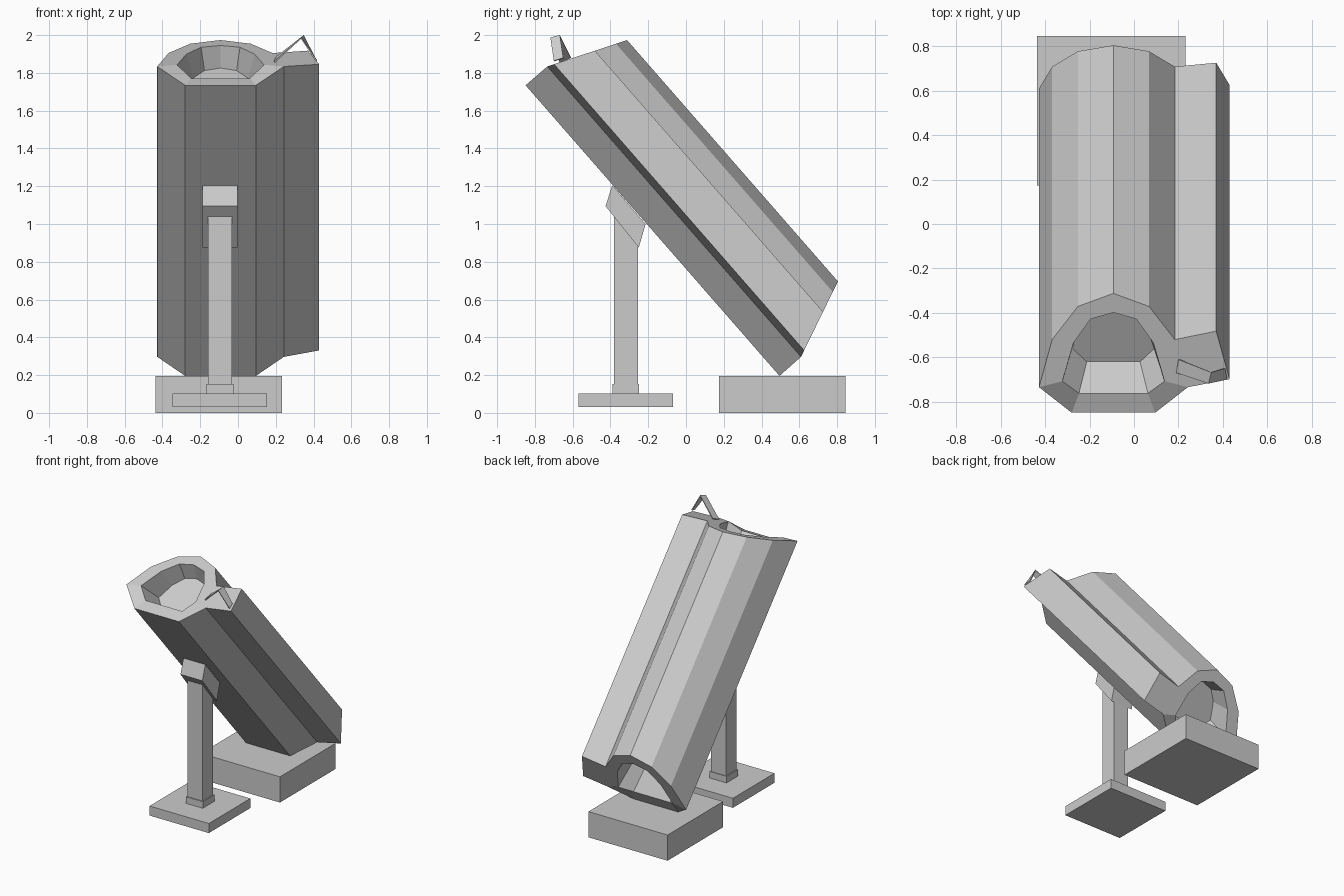
import bpy, bmesh
from mathutils import Vector

cube = bpy.data.objects.get("Cube")
if cube:
    bpy.data.objects.remove(cube, do_unlink=True)

colour = (0.6, 0.6, 0.6, 1)
grey = bpy.data.materials.new("plain_grey")
grey.use_nodes = True
grey.diffuse_color = colour
grey.node_tree.nodes["Principled BSDF"].inputs["Base Color"].default_value = colour

# Tilted frame of the tube: x across, n away from the underside, t along the axis
FOOT = Vector((0, 0.495, 0.196))
AXIS = Vector((0, -0.658, 0.753))
NORMAL = Vector((0, 0.753, 0.658))
LENGTH = 2.043
CENTRE = -0.0925


def tilted(x, n, t):
    return Vector((x, 0, 0)) + FOOT + NORMAL * n + AXIS * t


def finish(name, bm):
    bmesh.ops.recalc_face_normals(bm, faces=bm.faces)
    mesh = bpy.data.meshes.new(name)
    bm.to_mesh(mesh)
    bm.free()
    mesh.materials.append(grey)
    obj = bpy.data.objects.new(name, mesh)
    bpy.context.collection.objects.link(obj)
    return obj


def loft(name, rings):
    """Skin a series of equal rings and cap both ends."""
    bm = bmesh.new()
    loops = [[bm.verts.new(p) for p in ring] for ring in rings]
    count = len(loops[0])
    for a, b in zip(loops, loops[1:]):
        for i in range(count):
            j = (i + 1) % count
            bm.faces.new((a[i], a[j], b[j], b[i]))
    bm.faces.new(loops[0])
    bm.faces.new(loops[-1])
    return finish(name, bm)


def box(name, x, y, z):
    return loft(name, [[(x[0], y[0], h), (x[1], y[0], h),
                        (x[1], y[1], h), (x[0], y[1], h)] for h in z])


def symmetric(half):
    """Complete a half profile whose last point lies on the centre line."""
    mirrored = [(-x, n) for x, n in reversed(half[:-1])]
    return [(CENTRE + x, n) for x, n in half + mirrored]


def slant(n):
    return 0.42 * max(0, n - 0.15)


def rim_inset(n):
    return slant(n) + (0.03 if n < 0.1 else 0)


def floor_inset(n):
    return 0.2 + 0.17 * (n - 0.13)


def end_rings(profile, inset):
    """The same ring at the lower and the upper end, set in along the axis."""
    low = [tilted(x, n, inset(n)) for x, n in profile]
    high = [tilted(x, n, LENGTH - inset(n)) for x, n in profile]
    return low, high


# Main tube: outer wall with a tapered recess at each end
outer = symmetric([(0.1875, 0), (0.335, 0.152), (0.276, 0.36), (0.16, 0.505), (0, 0.562)])
rim = symmetric([(0.155, 0.09), (0.23, 0.178), (0.18, 0.345), (0.103, 0.45), (0, 0.478)])
floor = symmetric([(0.12, 0.13), (0.185, 0.2), (0.145, 0.325), (0.085, 0.4), (0, 0.425)])
outer_low, outer_high = end_rings(outer, slant)
rim_low, rim_high = end_rings(rim, rim_inset)
floor_low, floor_high = end_rings(floor, floor_inset)
loft("main_tube", [floor_low, rim_low, outer_low, outer_high, rim_high, floor_high])

# Side rail running along the tube
rail = [(0.2425, 0.152), (0.43, 0.187), (0.37, 0.397), (0.1835, 0.36)]
loft("side_rail", end_rings(rail, slant))

# Bent strip standing on the upper end of the rail
bm = bmesh.new()
pairs = [((0.19, -0.67, 1.86), (0.2, -0.61, 1.885)),
         ((0.335, -0.718, 1.988), (0.348, -0.668, 2.0)),
         ((0.42, -0.7, 1.865), (0.41, -0.65, 1.88))]
strip = [[bm.verts.new(p) for p in pair] for pair in pairs]
for a, b in zip(strip, strip[1:]):
    bm.faces.new((a[0], a[1], b[1], b[0]))
sight = finish("bent_strip", bm)
sight.modifiers.new("thickness", "SOLIDIFY").thickness = 0.008

# Clamp under the tube, a side profile drawn across
clamp = [(-0.39, 1.205), (-0.426, 1.095), (-0.25, 0.875), (-0.214, 1.0)]
loft("clamp", [[(x, y, z) for y, z in clamp] for x in (-0.187, -0.003)])

# Stand and base blocks
box("post", (-0.158, -0.031), (-0.382, -0.255), (0.1, 1.04))
box("post_collar", (-0.167, -0.024), (-0.39, -0.25), (0.103, 0.153))
box("foot_plate", (-0.347, 0.153), (-0.57, -0.07), (0.03, 0.103))
box("base_block", (-0.436, 0.232), (0.174, 0.845), (0, 0.196))
